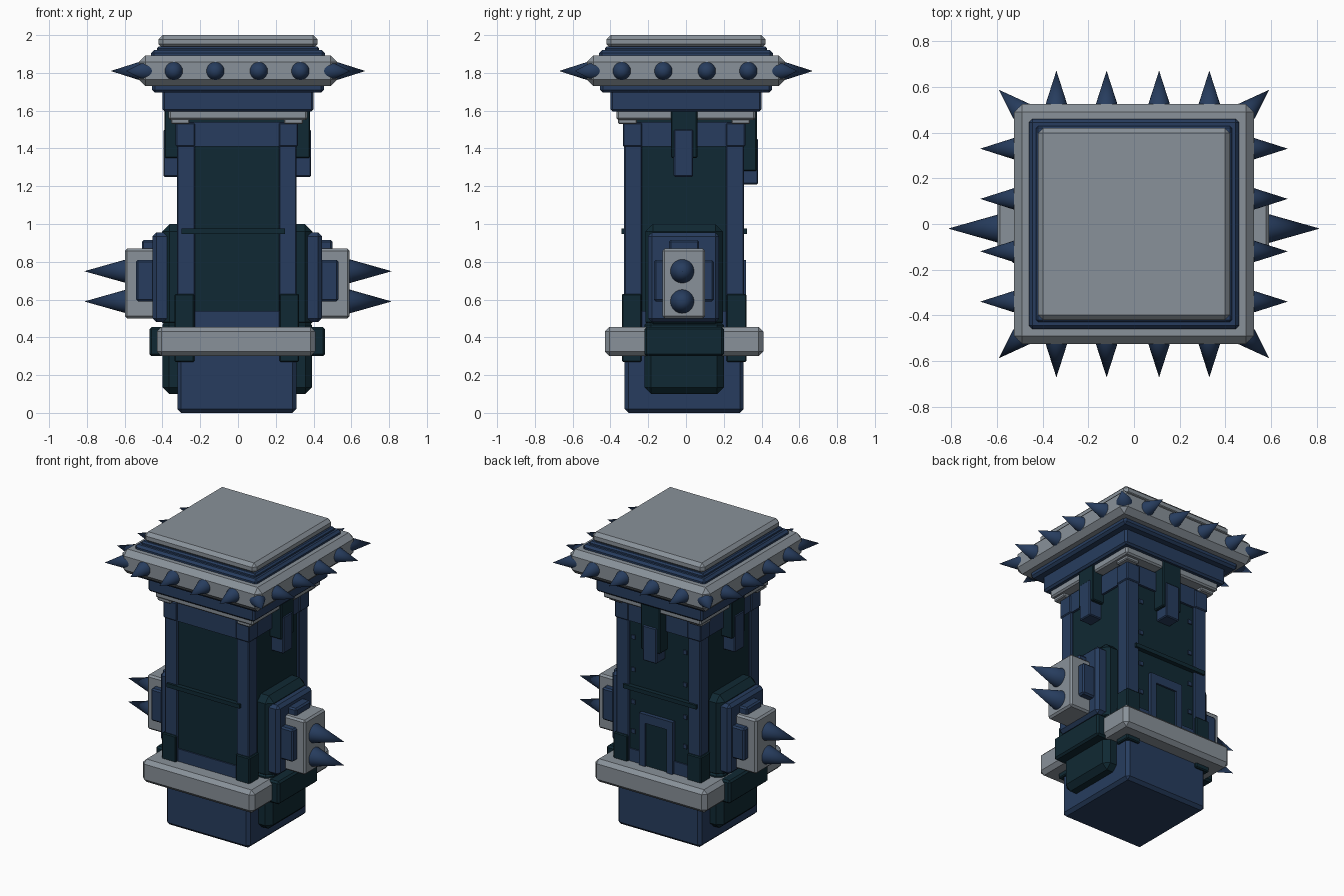
import bpy, math
from mathutils import Vector

if "Cube" in bpy.data.objects:
    bpy.data.objects.remove(bpy.data.objects["Cube"])


def mat(name, c):
    m = bpy.data.materials.new(name)
    m.diffuse_color = (*c, 1)
    m.use_nodes = True
    m.node_tree.nodes["Principled BSDF"].inputs["Base Color"].default_value = m.diffuse_color
    return m


NAVY = mat("navy", (0.020, 0.046, 0.112))
TEAL = mat("dark teal", (0.005, 0.022, 0.033))
GREY = mat("steel grey", (0.25, 0.285, 0.32))
CX, CY = -0.006, -0.01     # the column sits slightly off centre


def box(name, x0, x1, y0, y1, z0, z1, m, bev=0.0):
    bpy.ops.mesh.primitive_cube_add(size=1)
    o = bpy.context.object
    o.name = name
    c = Vector(((x0 + x1) / 2, (y0 + y1) / 2, (z0 + z1) / 2))
    for v in o.data.vertices:
        v.co = Vector((v.co.x * (x1 - x0), v.co.y * (y1 - y0), v.co.z * (z1 - z0))) + c
    o.data.materials.append(m)
    if bev:
        b = o.modifiers.new("chamfer", 'BEVEL')
        b.width = bev
        b.segments = 1
    return o


def slab(name, h, z0, z1, m, bev=0.0, cx=0.0, cy=0.0):
    return box(name, cx - h, cx + h, cy - h, cy + h, z0, z1, m, bev)


def spike(name, base, tip, r):
    base, tip = Vector(base), Vector(tip)
    d = tip - base
    bpy.ops.mesh.primitive_cone_add(vertices=20, radius1=r, radius2=0, depth=d.length,
                                    location=(base + tip) / 2,
                                    rotation=d.to_track_quat('Z', 'Y').to_euler())
    o = bpy.context.object
    o.name = name
    o.data.materials.append(NAVY)
    bpy.ops.object.shade_smooth_by_angle(angle=math.radians(40))


# base and column
slab("base_block", 0.315, 0.0, 0.36, NAVY, 0.02, CX, CY)
slab("column_core", 0.302, 0.3, 1.56, TEAL, 0, CX, CY)
slab("column_top_frame", 0.317, 1.41, 1.54, NAVY, 0, CX, CY)
slab("column_bottom_frame", 0.311, 0.3, 0.54, NAVY, 0, CX, CY)
for sx in (-1, 1):
    for sy in (-1, 1):
        def corner(name, a, b, z0, z1, m, bev):
            xs = sorted((CX + sx * a, CX + sx * b))
            ys = sorted((CY + sy * a, CY + sy * b))
            box(name, *xs, *ys, z0, z1, m, bev)
        corner("corner_post", 0.222, 0.317, 0.3, 1.5, NAVY, 0.006)
        corner("corner_cap", 0.222, 0.324, 1.41, 1.535, NAVY, 0.006)
        corner("corner_foot", 0.225, 0.33, 0.27, 0.63, TEAL, 0.006)
        corner("neck_corner", 0.25, 0.35, 1.53, 1.6, GREY, 0.006)

# grey belt around the base
slab("belt", 0.42, 0.3, 0.455, GREY, 0.025, CX - 0.004, CY)

# thin bars across the front and back
for y0, y1 in ((-0.342, -0.3), (0.28, 0.322)):
    box("cross_bar", -0.3, 0.25, y0, y1, 0.948, 0.975, TEAL)

# back door and rivets
yb = 0.318
box("door_panel", -0.08, 0.09, 0.28, yb - 0.012, 0.44, 0.75, TEAL)
for x0, x1 in ((-0.12, -0.075), (0.085, 0.13)):
    box("door_jamb", x0, x1, 0.28, yb, 0.44, 0.81, NAVY)
box("door_lintel", -0.12, 0.13, 0.28, yb, 0.75, 0.81, NAVY)
for sx in (-1, 1):
    for z in (0.66, 0.86, 1.08, 1.3):
        x = CX + sx * 0.195
        box("rivet", x - 0.014, x + 0.014, 0.28, 0.299, z - 0.014, z + 0.014, NAVY)

# side assemblies, mirrored left and right
yc = -0.012
for s in (-1, 1):
    def side(name, xa, xb, y0, y1, z0, z1, m, bev=0.0):
        xs = sorted((s * xa - 0.004, s * xb - 0.004))
        return box(name, *xs, y0, y1, z0, z1, m, bev)
    side("side_foot", 0.2, 0.396, -0.22, 0.2, 0.1, 0.5, TEAL, 0.035)
    side("side_belt_clamp", 0.3, 0.465, -0.22, 0.2, 0.3, 0.455, TEAL, 0.012)
    side("side_backplate", 0.25, 0.398, -0.215, 0.195, 0.44, 1.0, TEAL, 0.04)
    side("side_plate", 0.35, 0.448, -0.2, 0.175, 0.48, 0.955, NAVY, 0.02)
    side("side_latch", 0.42, 0.505, -0.09, 0.07, 0.8, 0.915, NAVY, 0.01)
    side("side_wings", 0.42, 0.535, -0.17, 0.147, 0.59, 0.81, NAVY, 0.01)
    side("spike_mount", 0.42, 0.595, -0.125, 0.101, 0.5, 0.87, GREY, 0.012)
    for z in (0.59, 0.75):
        spike("side_spike", (s * 0.58, -0.02, z), (s * 0.814, -0.02, z), 0.066)
    # bracket under the head
    side("bracket", 0.28, 0.385, -0.08, 0.06, 1.35, 1.62, TEAL, 0.006)
    side("bracket_tongue", 0.28, 0.39, -0.065, 0.037, 1.25, 1.5, NAVY, 0.006)
# back bracket
box("back_bracket", -0.065, 0.08, 0.28, 0.375, 1.28, 1.62, TEAL, 0.006)
box("back_bracket_tongue", -0.045, 0.06, 0.28, 0.382, 1.21, 1.45, NAVY, 0.006)

# stacked head
slab("neck_collar", 0.368, 1.55, 1.61, GREY, 0.01)
slab("head_block", 0.4, 1.595, 1.71, NAVY, 0.012)
slab("head_lower_plate", 0.455, 1.695, 1.75, NAVY, 0.015)
slab("head_rim", 0.525, 1.73, 1.893, GREY, 0.035)
slab("head_upper_plate", 0.46, 1.87, 1.92, NAVY, 0.015)
slab("head_cap_seat", 0.43, 1.9, 1.94, NAVY, 0.01)
slab("head_cap", 0.42, 1.93, 2.0, GREY, 0.022)

# spikes around the rim
zs = 1.81
for p in (-0.34, -0.12, 0.11, 0.33):
    for s in (-1, 1):
        spike("rim_spike", (p, s * 0.51, zs), (p, s * 0.672, zs), 0.052)
        spike("rim_spike", (s * 0.51, p, zs), (s * 0.674, p, zs), 0.052)
for sx in (-1, 1):
    for sy in (-1, 1):
        spike("rim_corner_spike", (sx * 0.485, sy * 0.485, zs), (sx * 0.592, sy * 0.588, zs), 0.052)
